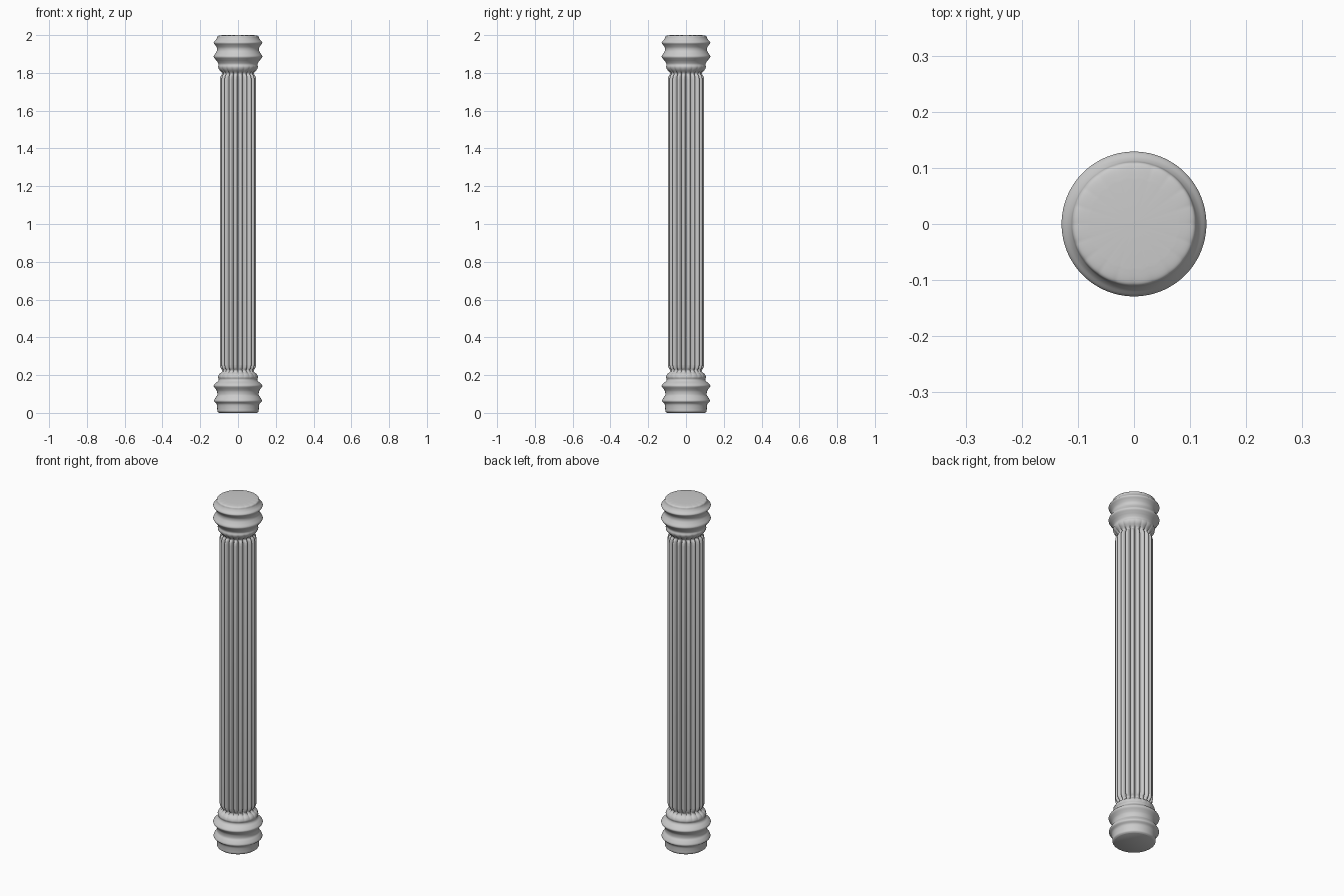
import bpy, bmesh, math

if "Cube" in bpy.data.objects:
    bpy.data.objects.remove(bpy.data.objects["Cube"])

RIBS = 20
SEG = RIBS * 10


def smooth(points, steps=4):
    """Catmull-Rom smoothing of (radius, height, flute depth) points."""
    out = []
    for i in range(len(points) - 1):
        p = [points[max(0, min(len(points) - 1, i + k))] for k in (-1, 0, 1, 2)]
        for s in range(steps):
            t = s / steps
            out.append(tuple(0.5 * (2 * b + (c - a) * t + (2 * a - 5 * b + 4 * c - d) * t * t
                                    + (3 * b - a - 3 * c + d) * t ** 3)
                             for a, b, c, d in zip(*p)))
    return out + [points[-1]]


def fluted_lathe(name, profile, cap=None):
    bm = bmesh.new()
    rings = []
    for r, z, depth in profile:
        ring = []
        for i in range(SEG):
            a = math.tau * i / SEG
            rr = r - max(depth, 0) * (1 - abs(math.sin(a * RIBS / 2))) ** 1.3
            ring.append(bm.verts.new((rr * math.cos(a), rr * math.sin(a), z)))
        rings.append(ring)
    for lo, hi in zip(rings, rings[1:]):
        for i in range(SEG):
            j = (i + 1) % SEG
            bm.faces.new((lo[i], lo[j], hi[j], hi[i]))
    # end caps as fans to a centre point
    for ring, z in ((rings[0], profile[0][1]), (rings[-1], profile[-1][1])):
        c = bm.verts.new((0, 0, z))
        for i in range(SEG):
            bm.faces.new((ring[i], ring[(i + 1) % SEG], c))
    bmesh.ops.recalc_face_normals(bm, faces=bm.faces)
    mesh = bpy.data.meshes.new(name)
    bm.to_mesh(mesh)
    bm.free()
    obj = bpy.data.objects.new(name, mesh)
    bpy.context.collection.objects.link(obj)
    bpy.ops.object.select_all(action='DESELECT')
    obj.select_set(True)
    bpy.context.view_layer.objects.active = obj
    bpy.ops.object.shade_smooth_by_angle(angle=math.radians(40))
    return obj


# base mouldings, fluted neck
base = [(0.100, 0.0, 0), (0.109, 0.008, 0), (0.110, 0.025, 0), (0.113, 0.047, 0),
        (0.127, 0.062, 0), (0.119, 0.08, 0), (0.110, 0.094, 0), (0.111, 0.113, 0),
        (0.118, 0.126, 0), (0.129, 0.143, 0), (0.118, 0.158, 0), (0.106, 0.168, 0),
        (0.102, 0.178, 0), (0.106, 0.19, 0.001), (0.101, 0.204, 0.003), (0.088, 0.216, 0.006)]
# rib ends and straight shaft
shaft_low = [(0.085, 0.226, 0.012), (0.093, 0.238, 0.018), (0.097, 0.255, 0.019)]
shaft_high = [(0.097, 1.765, 0.019), (0.093, 1.783, 0.018), (0.085, 1.794, 0.012)]
# capital mouldings and gently domed top
capital = [(0.088, 1.803, 0.006), (0.101, 1.818, 0.003), (0.106, 1.832, 0.001),
           (0.103, 1.846, 0), (0.110, 1.86, 0), (0.119, 1.871, 0), (0.129, 1.886, 0),
           (0.119, 1.904, 0), (0.112, 1.918, 0), (0.112, 1.932, 0), (0.119, 1.945, 0),
           (0.129, 1.960, 0), (0.118, 1.974, 0), (0.112, 1.984, 0), (0.109, 1.994, 0.001),
           (0.100, 1.998, 0.003), (0.080, 2.0, 0.003)]

fluted_lathe("fluted_column", smooth(base + shaft_low) + smooth(shaft_high + capital))
